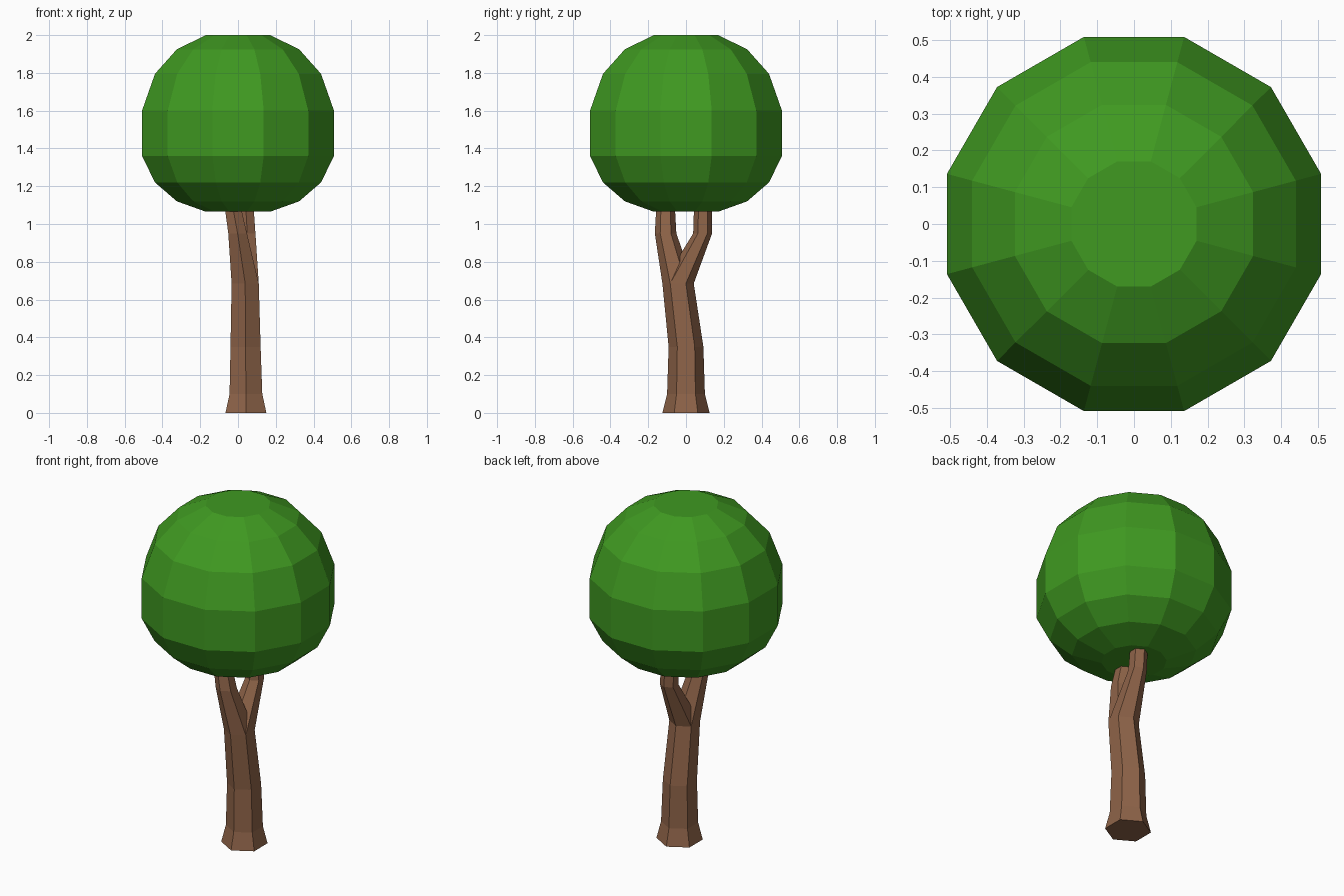
import bpy, bmesh
from math import cos, sin, pi

if "Cube" in bpy.data.objects:
    bpy.data.objects.remove(bpy.data.objects["Cube"])


def material(name, color):
    m = bpy.data.materials.new(name)
    m.diffuse_color = (*color, 1)
    m.use_nodes = True
    m.node_tree.nodes["Principled BSDF"].inputs["Base Color"].default_value = m.diffuse_color
    return m


def add_ring(bm, x, y, z, r, sides, start):
    return [bm.verts.new((x + r * cos(start + 2 * pi * i / sides),
                          y + r * sin(start + 2 * pi * i / sides), z))
            for i in range(sides)]


def bridge(bm, low, high):
    n = len(low)
    for i in range(n):
        j = (i + 1) % n
        bm.faces.new((low[i], low[j], high[j], high[i]))


def loft(name, rings, sides, start, mat, cap_bottom=True, cap_top=True):
    """Skin a stack of (x, y, z, radius) polygon rings."""
    bm = bmesh.new()
    loops = [add_ring(bm, *r, sides, start) for r in rings]
    for low, high in zip(loops, loops[1:]):
        bridge(bm, low, high)
    if cap_bottom:
        bm.faces.new(loops[0][::-1])
    if cap_top:
        bm.faces.new(loops[-1])
    mesh = bpy.data.meshes.new(name)
    bm.to_mesh(mesh)
    bm.free()
    mesh.materials.append(mat)
    obj = bpy.data.objects.new(name, mesh)
    bpy.context.collection.objects.link(obj)
    return obj


bark = material("bark", (0.27, 0.125, 0.065))
leaf = material("leaf", (0.05, 0.32, 0.015))

# Twelve-sided faceted crown
profile = [(1.065, 0.176), (1.12, 0.335), (1.22, 0.455), (1.36, 0.526),
           (1.60, 0.526), (1.795, 0.455), (1.925, 0.335), (2.0, 0.176)]
loft("crown", [(0, 0, z, r) for z, r in profile], 12, pi / 12, leaf)

# Six-sided trunk with a flared foot
fork = (0.038, -0.042, 0.685, 0.083)
loft("trunk", [(0.042, 0, 0, 0.125), (0.042, 0, 0.1, 0.1),
               (0.04, 0, 0.35, 0.092), fork], 6, pi / 6, bark, cap_top=False)

# Two limbs growing out of the same fork ring
loft("front_limb", [fork, (-0.002, -0.108, 0.95, 0.057),
                    (-0.025, -0.108, 1.075, 0.05),
                    (-0.035, -0.108, 1.15, 0.045)],
     6, pi / 6, bark, cap_bottom=False)
loft("back_limb", [fork, (0.049, 0.088, 0.95, 0.05),
                   (0.042, 0.09, 1.075, 0.048),
                   (0.04, 0.09, 1.15, 0.045)],
     6, pi / 6, bark, cap_bottom=False)
